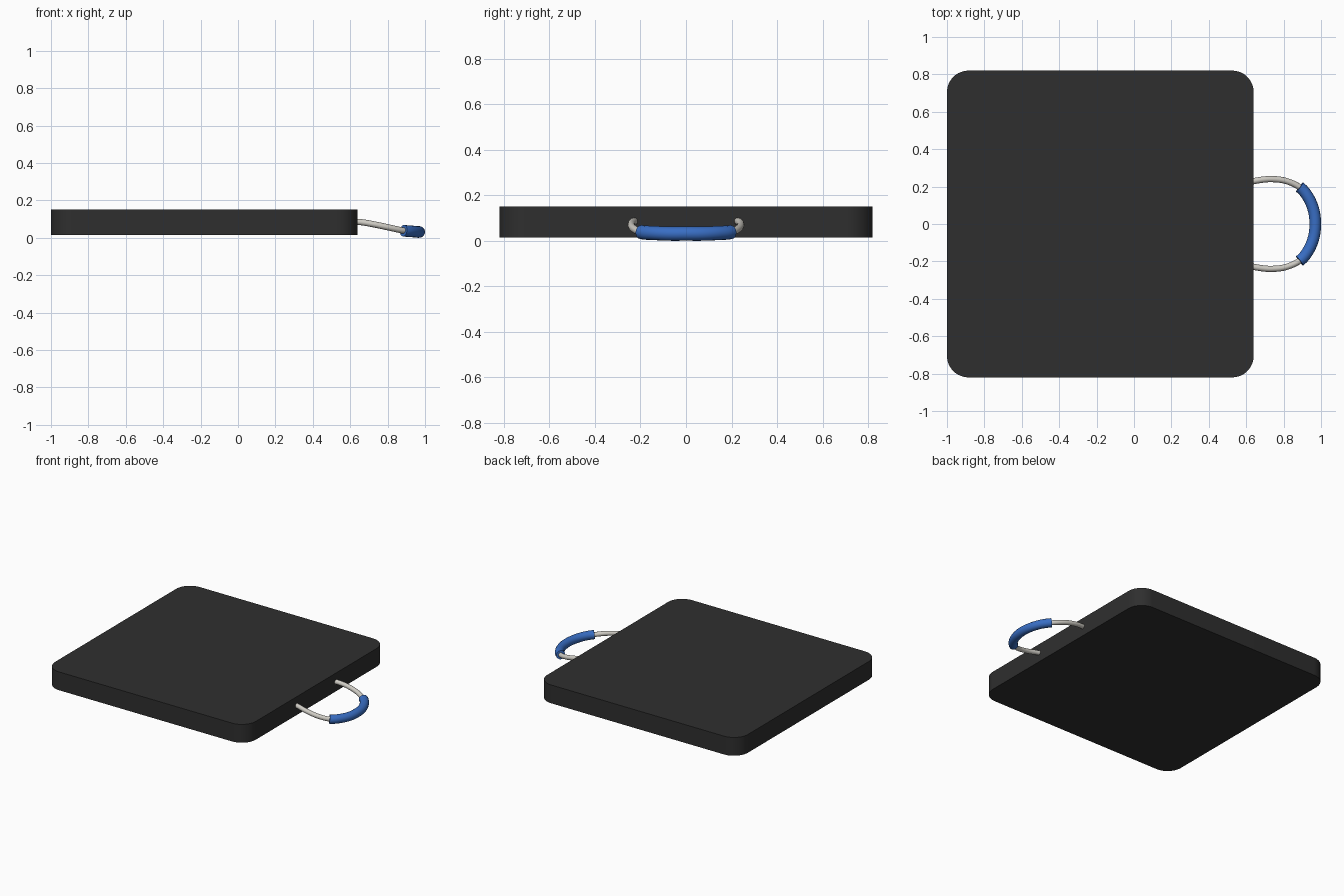
import bpy, bmesh, math
from mathutils import Vector

if "Cube" in bpy.data.objects:
    bpy.data.objects.remove(bpy.data.objects["Cube"])


def material(name, rgb):
    m = bpy.data.materials.new(name)
    m.diffuse_color = (*rgb, 1)
    m.use_nodes = True
    m.node_tree.nodes["Principled BSDF"].inputs["Base Color"].default_value = m.diffuse_color
    return m


BLACK = material("black plastic", (0.028, 0.028, 0.028))
BLUE = material("blue grip", (0.04, 0.155, 0.55))
ROPE = material("light grey rope", (0.62, 0.60, 0.55))


def smooth(obj):
    bpy.ops.object.select_all(action='DESELECT')
    obj.select_set(True)
    bpy.context.view_layer.objects.active = obj
    bpy.ops.object.shade_smooth_by_angle(angle=math.radians(40))


def slab(name, x0, x1, y0, y1, z0, z1, r, mat, steps=12):
    """Rounded rectangle extruded upwards."""
    bm = bmesh.new()
    corners = [(x1 - r, y1 - r), (x0 + r, y1 - r), (x0 + r, y0 + r), (x1 - r, y0 + r)]
    verts = []
    for q, (cx, cy) in enumerate(corners):
        for i in range(steps + 1):
            a = math.pi / 2 * (q + i / steps)
            verts.append(bm.verts.new((cx + r * math.cos(a), cy + r * math.sin(a), z0)))
    face = bm.faces.new(verts)
    ext = bmesh.ops.extrude_face_region(bm, geom=[face], use_keep_orig=True)
    top = [v for v in ext["geom"] if isinstance(v, bmesh.types.BMVert)]
    bmesh.ops.translate(bm, vec=(0, 0, z1 - z0), verts=top)
    bmesh.ops.recalc_face_normals(bm, faces=bm.faces)
    me = bpy.data.meshes.new(name)
    bm.to_mesh(me)
    bm.free()
    me.materials.append(mat)
    obj = bpy.data.objects.new(name, me)
    bpy.context.collection.objects.link(obj)
    smooth(obj)


def catmull(pts, n=8):
    """Smooth path through the given points."""
    p = [Vector(q) for q in pts]
    p = [2 * p[0] - p[1]] + p + [2 * p[-1] - p[-2]]
    out = []
    for a, b, c, d in zip(p, p[1:], p[2:], p[3:]):
        for i in range(n):
            t = i / n
            out.append(0.5 * (2 * b + (c - a) * t + (2 * a - 5 * b + 4 * c - d) * t * t
                              + (3 * b - a - 3 * c + d) * t ** 3))
    return out + [p[-2]]


def tube(name, path, radius, mat):
    cu = bpy.data.curves.new(name, 'CURVE')
    cu.dimensions = '3D'
    cu.bevel_depth = radius
    cu.bevel_resolution = 6
    cu.use_fill_caps = True
    s = cu.splines.new('POLY')
    s.points.add(len(path) - 1)
    for pt, co in zip(s.points, path):
        pt.co = (*co, 1)
    cu.materials.append(mat)
    obj = bpy.data.objects.new(name, cu)
    bpy.context.collection.objects.link(obj)
    bpy.ops.object.select_all(action='DESELECT')
    obj.select_set(True)
    bpy.context.view_layer.objects.active = obj
    bpy.ops.object.convert(target='MESH')
    smooth(bpy.context.view_layer.objects.active)


# pad
slab("pad", -1, 0.64, -0.82, 0.82, 0.015, 0.15, 0.115, BLACK)

# handle centre line, one half mirrored in y
half = [(0.61, 0.222, 0.086), (0.66, 0.233, 0.083), (0.73, 0.240, 0.071),
        (0.81, 0.231, 0.054), (0.885, 0.197, 0.038), (0.93, 0.145, 0.034),
        (0.96, 0.075, 0.031)]
full = half + [(0.969, 0, 0.031)] + [(x, -y, z) for x, y, z in reversed(half)]
path = catmull(full)
tube("rope_handle", path, 0.0165, ROPE)

# grip sleeve around the outer part of the rope
tube("handle_grip", [p for p in path if p.x >= 0.8849], 0.031, BLUE)
